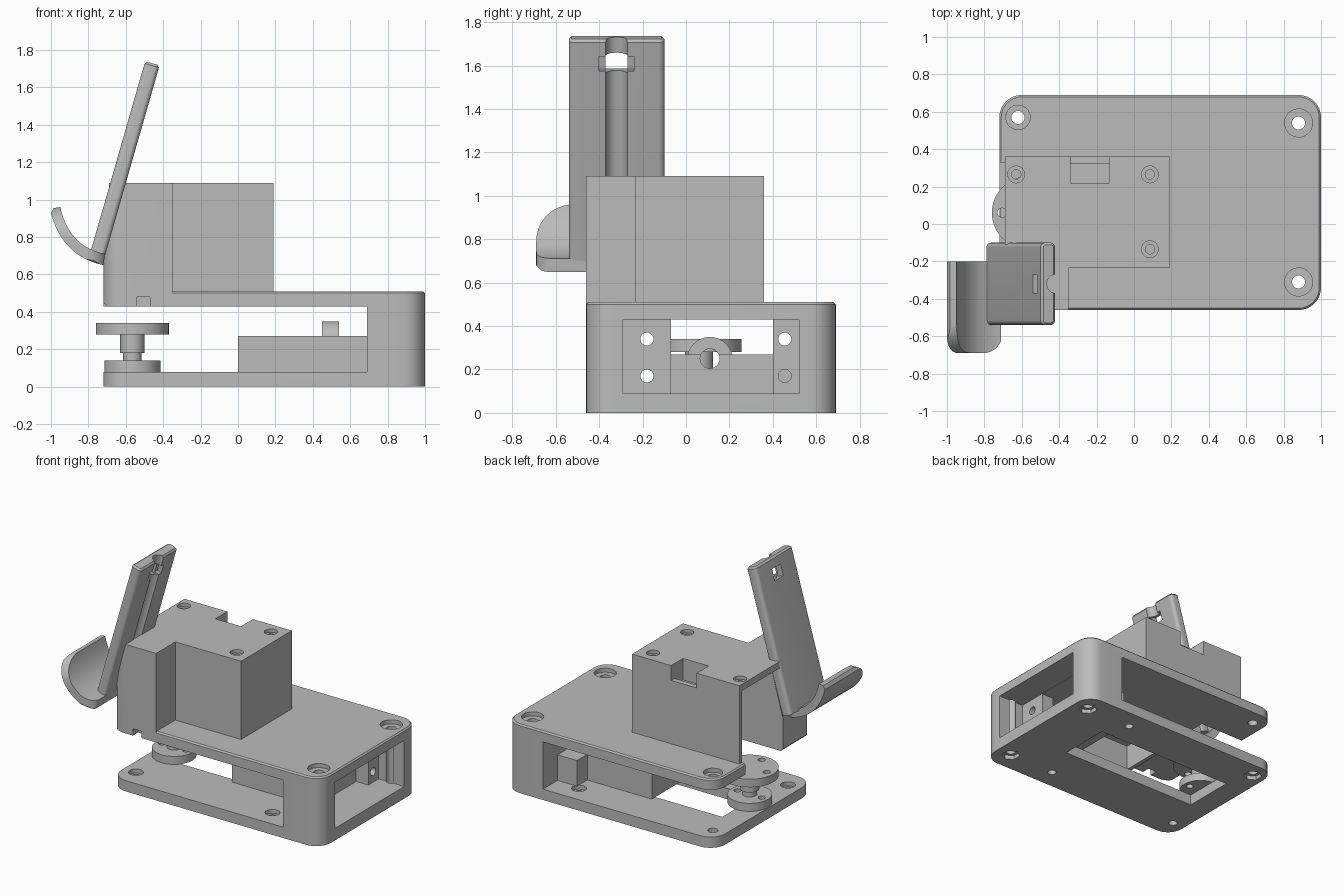
import bpy, bmesh, math
from mathutils import Vector
from mathutils.geometry import interpolate_bezier

if "Cube" in bpy.data.objects:
    bpy.data.objects.remove(bpy.data.objects["Cube"], do_unlink=True)

grey = bpy.data.materials.new("plain grey")
grey.use_nodes = True
COLOUR = (0.5, 0.5, 0.5, 1)
grey.diffuse_color = COLOUR
for node in grey.node_tree.nodes:
    if node.type == 'BSDF_PRINCIPLED':
        node.inputs["Base Color"].default_value = COLOUR
        node.inputs["Roughness"].default_value = 0.6


def finish(name, bm):
    bmesh.ops.recalc_face_normals(bm, faces=bm.faces[:])
    mesh = bpy.data.meshes.new(name)
    bm.to_mesh(mesh)
    bm.free()
    mesh.materials.append(grey)
    obj = bpy.data.objects.new(name, mesh)
    bpy.context.collection.objects.link(obj)
    return obj


def box(name, x, y, z, r=0, rim=0):
    """Box from (min, max) pairs; r rounds upright edges, rim chamfers the top."""
    bm = bmesh.new()
    bmesh.ops.create_cube(bm, size=1)
    for v in bm.verts:
        v.co = [p[0] + (c + 0.5) * (p[1] - p[0]) for c, p in zip(v.co, (x, y, z))]
    if r:
        upright = [e for e in bm.edges if abs(e.verts[0].co.z - e.verts[1].co.z) > 1e-4]
        bmesh.ops.bevel(bm, geom=upright, offset=r, segments=8, profile=0.5, affect='EDGES')
    if rim:
        top = [e for e in bm.edges if min(v.co.z for v in e.verts) > z[1] - 1e-4]
        bmesh.ops.bevel(bm, geom=top, offset=rim, segments=1, affect='EDGES')
    return finish(name, bm)


def prism(name, points, axis, start, end):
    """Extrude an (x, z) outline along y, or a (y, z) outline along x."""
    bm = bmesh.new()
    place = (lambda a, b: (a, start, b)) if axis == 'y' else (lambda a, b: (start, a, b))
    face = bm.faces.new([bm.verts.new(place(*p)) for p in points])
    moved = bmesh.ops.extrude_face_region(bm, geom=[face])["geom"]
    step = Vector((0, end - start, 0)) if axis == 'y' else Vector((end - start, 0, 0))
    bmesh.ops.translate(bm, vec=step, verts=[v for v in moved if isinstance(v, bmesh.types.BMVert)])
    return finish(name, bm)


def rod(name, centre, r, length, sides=32):
    """Upright cylinder."""
    bm = bmesh.new()
    bmesh.ops.create_cone(bm, cap_ends=True, segments=sides, radius1=r, radius2=r, depth=length)
    bmesh.ops.translate(bm, vec=Vector(centre), verts=bm.verts[:])
    return finish(name, bm)


def cross_rod(y, z, r, start, end):
    """Cylinder along x, used for cutting."""
    ring = [2 * math.pi * i / 24 for i in range(24)]
    return prism("cutter", [(y + r * math.cos(a), z + r * math.sin(a)) for a in ring], 'x', start, end)


def combine(target, others, operation='DIFFERENCE'):
    """Apply booleans one after another, then drop the helpers."""
    for other in others:
        other.hide_render = True
        mod = target.modifiers.new("cut", 'BOOLEAN')
        mod.operation = operation
        mod.solver = 'EXACT'
        mod.object = other
        bpy.context.view_layer.objects.active = target
        bpy.ops.object.modifier_apply(modifier=mod.name)
        bpy.data.objects.remove(other, do_unlink=True)


def cutter(x, y, z):
    return box("cutter", x, y, z)


# Main frame: base, top plate and end posts in one rounded body
frame = box("frame", (-0.72, 1), (-0.46, 0.69), (0, 0.51), r=0.12, rim=0.01)
cuts = [
    cutter((-1, 0.69), (-1, 1), (0.08, 0.43)),
    cutter((0.79, 1.1), (-0.29, 0.52), (0.09, 0.431)),
    cutter((0.6, 1.1), (-0.07, 0.4), (0.09, 0.429)),
    cutter((-1, -0.35), (-1, 0.33), (0.4, 0.6)),
    cutter((-0.55, 0.6), (-0.03, 0.36), (-0.1, 0.085)),
]
# Counterbored screw holes with hexagonal nut pockets below
for x, y, r in ((0.88, 0.54, 0.075), (0.88, -0.31, 0.075), (-0.62, 0.57, 0.065)):
    cuts += [rod("cutter", (x, y, 0.51), r, 0.06), rod("cutter", (x, y, 0.25), 0.035, 1),
             rod("cutter", (x, y, 0), 0.065, 0.06, sides=6)]
for x, y in ((0.5, 0.54), (0.5, -0.31), (-0.62, -0.31)):
    cuts += [rod("cutter", (x, y, 0.04), 0.03, 0.2), rod("cutter", (x, y, 0.08), 0.05, 0.06)]
# Screw holes in the end wall
cuts += [cross_rod(y, z, 0.03, 0.64, 0.84) for y in (-0.18, 0.455) for z in (0.17, 0.34)]
combine(frame, cuts)

# Open tray inside the frame, with a side boss and an arched bearing rib
tray = box("tray", (0, 0.69), (-0.07, 0.4), (0.08, 0.27))
combine(tray, [cutter((0.03, 0.66), (-0.04, 0.37), (0, 0.4)), cross_rod(0.11, 0.25, 0.045, -0.1, 0.9)])
box("tray_boss", (0.53, 0.69), (0.395, 0.52), (0.08, 0.27))
arch = [(0.11 + 0.105 * math.cos(math.pi * i / 16), 0.245 + 0.105 * math.sin(math.pi * i / 16))
        for i in range(17)]
rib = prism("bearing_rib", [(0.37, 0.08), (0.37, 0.24)] + arch + [(-0.04, 0.24), (-0.04, 0.08)],
            'x', 0.45, 0.54)
combine(rib, [cross_rod(0.11, 0.25, 0.045, 0.3, 0.7)])

# Thumb wheel stack
WX, WY = -0.565, 0.06
wheel = rod("thumb_wheel", (WX, WY, 0.31), 0.195, 0.06, sides=64)
combine(wheel, [rod("cutter", (WX + 0.14 * math.cos(a), WY + 0.14 * math.sin(a), 0.31), 0.025, 0.2, sides=20)
                for a in (0, math.pi / 2, math.pi, -math.pi / 2)])
rod("wheel_hub", (WX, WY, 0.23), 0.065, 0.1)
rod("wheel_axle", (WX, WY, 0.16), 0.05, 0.04)
foot = rod("wheel_foot", (WX, WY, 0.11), 0.15, 0.06, sides=48)
combine(foot, [rod("cutter", (WX + s * 0.1, WY, 0.11), 0.025, 0.2, sides=20) for s in (-1, 1)])

# Housing on the top plate, hollow towards the wheel
housing = box("housing", (-0.69, 0.19), (-0.235, 0.36), (0.43, 1.09))
cuts = [
    cutter((-0.35, 0.3), (-0.5, 0.5), (0.4, 0.505)),
    cutter((-0.8, -0.352), (-0.5, 0.33), (0.4, 1.04)),
    cutter((-0.8, -0.352), (-0.5, -0.11), (1, 1.2)),
    cutter((-0.34, -0.13), (0.22, 0.32), (0.93, 1.2)),
    cutter((-0.34, -0.13), (0.31, 0.5), (0.98, 1.2)),
]
for x, y in ((-0.63, 0.265), (0.085, 0.265), (0.085, -0.135)):
    cuts += [rod("cutter", (x, y, 1.09), 0.045, 0.05), rod("cutter", (x, y, 1.05), 0.025, 0.3)]
combine(housing, cuts)

# Sloped block that carries the lever, rounded like the frame corner
block = prism("lever_block", [(-0.7, 0.43), (-0.72, 0.45), (-0.72, 0.67), (-0.605, 1.09),
                              (-0.35, 1.09), (-0.35, 0.43)], 'y', -0.46, -0.11)
combine(block, [box("cutter", (-0.72, 0.5), (-0.46, 0.5), (0, 2), r=0.1)], 'INTERSECT')
combine(block, [cutter((-0.54, -0.47), (-0.5, -0.4), (0.4, 0.48))])

# Lever with a round groove, window and top notch, then leaned over
lever = box("lever", (-0.04, 0.04), (-0.54, -0.1), (0, 1.06), r=0.025, rim=0.012)
combine(lever, [rod("cutter", (0.042, -0.32, 0.5), 0.05, 1.4),
                cutter((-0.1, 0.1), (-0.37, -0.27), (0.9, 0.985)),
                cutter((0.005, 0.1), (-0.4, -0.24), (0.91, 0.98))])
lean = math.radians(16)
for v in lever.data.vertices:
    x, y, z = v.co
    v.co = (-0.75 + x * math.cos(lean) + z * math.sin(lean), y,
            0.71 - x * math.sin(lean) + z * math.cos(lean))


# Curved finger hook at the lever foot, rounded at its outer corners
def curve(*pts):
    return [tuple(p)[:2] for p in interpolate_bezier(*[Vector(p) for p in pts], 14)]


inner = curve((-0.95, 0.96), (-0.92, 0.82), (-0.84, 0.735), (-0.71, 0.71))
outer = curve((-0.72, 0.65), (-0.86, 0.68), (-0.96, 0.77), (-1, 0.93))
hook = prism("finger_hook", inner + outer + [(-0.985, 0.955)], 'y', -0.69, -0.2)
corner = [(-0.52 + 0.17 * math.cos(a), 0.79 + 0.17 * math.sin(a))
          for a in [math.pi / 2 * (1 + i / 12) for i in range(13)]]
combine(hook, [prism("cutter", corner + [(-0.69, 0.68), (-0.65, 0.64), (-0.1, 0.64), (-0.1, 0.97)],
                     'x', -1.2, -0.5),
               box("cutter", (-1.2, -0.705), (-0.69, 0.1), (0.5, 1.1), r=0.1)], 'INTERSECT')

# Smooth the round surfaces, keep corners sharp
bpy.ops.object.select_all(action='DESELECT')
for obj in bpy.context.collection.objects:
    if obj.type == 'MESH' and grey.name in obj.data.materials:
        obj.select_set(True)
        bpy.context.view_layer.objects.active = obj
bpy.ops.object.shade_smooth_by_angle(angle=math.radians(25))
